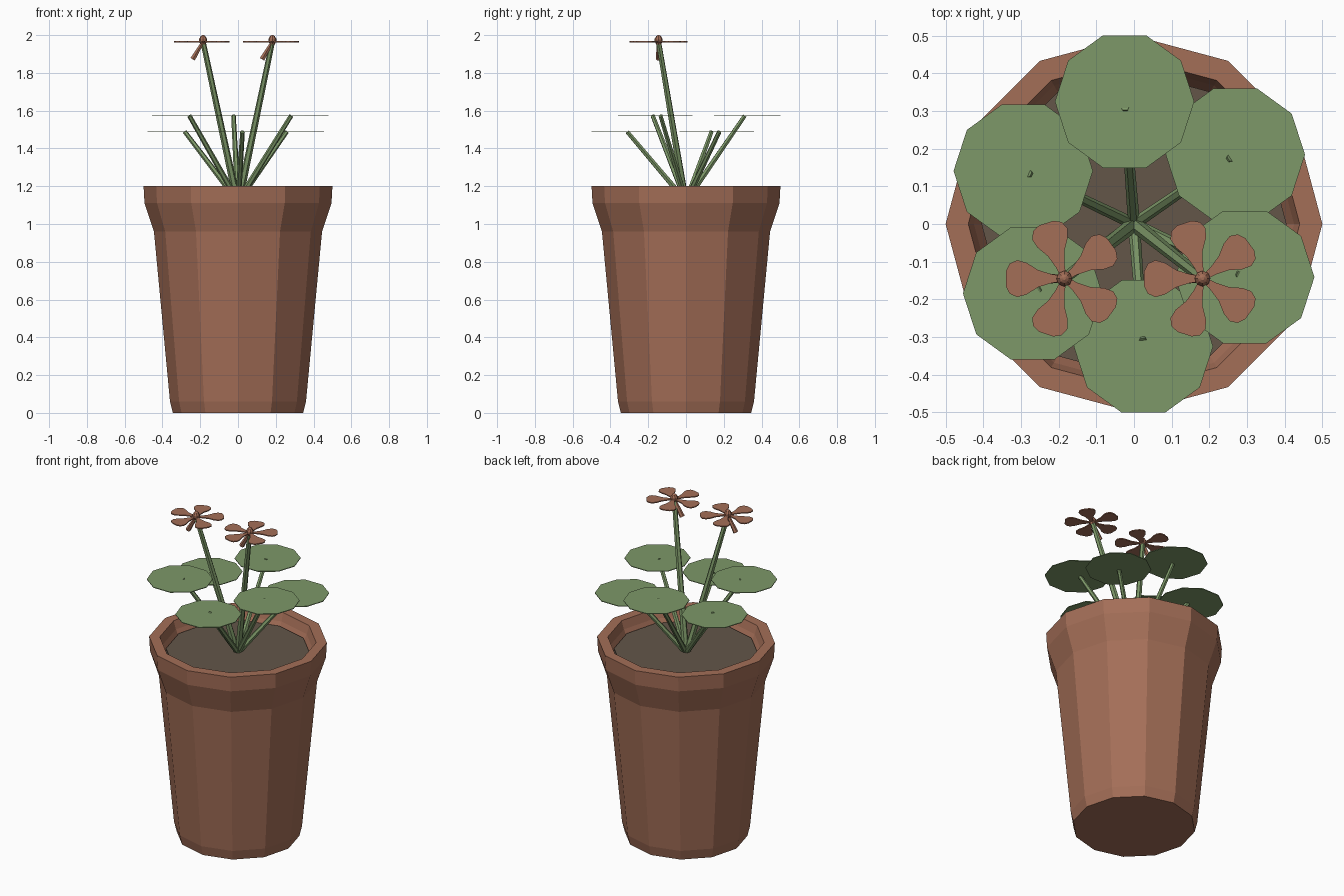
import bpy, bmesh, math
from mathutils import Vector

if "Cube" in bpy.data.objects:
    bpy.data.objects.remove(bpy.data.objects["Cube"])


def material(name, rgb):
    m = bpy.data.materials.new(name)
    m.diffuse_color = (*rgb, 1)
    m.use_nodes = True
    m.node_tree.nodes["Principled BSDF"].inputs["Base Color"].default_value = m.diffuse_color
    return m


CLAY = material("terracotta", (0.37, 0.157, 0.096))
GREEN = material("leaf green", (0.205, 0.314, 0.138))
SOIL = material("soil brown", (0.125, 0.092, 0.066))


def finish(name, bm, mat):
    bmesh.ops.recalc_face_normals(bm, faces=bm.faces)
    me = bpy.data.meshes.new(name)
    bm.to_mesh(me)
    bm.free()
    me.materials.append(mat)
    ob = bpy.data.objects.new(name, me)
    bpy.context.collection.objects.link(ob)
    return ob


def lathe(name, profile, sides, mat):
    """Faceted solid from (radius, height) rings, capped at both ends."""
    bm = bmesh.new()
    rings = [[bm.verts.new((r * math.cos(math.tau * i / sides),
                            r * math.sin(math.tau * i / sides), z))
              for i in range(sides)] for r, z in profile]
    for a, b in zip(rings, rings[1:]):
        for i in range(sides):
            j = (i + 1) % sides
            bm.faces.new((a[i], a[j], b[j], b[i]))
    bm.faces.new(rings[0])
    bm.faces.new(rings[-1])
    return finish(name, bm, mat)


def rod(name, start, end, r1, r2, mat, sides=6):
    """Tapered rod between two points."""
    start, end = Vector(start), Vector(end)
    d = end - start
    ob = lathe(name, [(r1, 0), (r2, d.length)], sides, mat)
    ob.location = start
    ob.rotation_euler = d.to_track_quat('Z', 'Y').to_euler()
    return ob


# Pot with flared rim and hollow top, then the soil
lathe("pot", [(0.345, 0), (0.36, 0.06), (0.445, 0.96), (0.495, 1.11), (0.5, 1.2),
              (0.44, 1.2), (0.425, 1.15), (0.4, 1.10)], 12, CLAY)
lathe("soil", [(0.405, 1.09), (0.405, 1.13)], 12, SOIL)

# Six round leaves on slanted stems, alternating in height
for k in range(6):
    a = math.radians(34.4 + 60 * k)
    z = 1.573 if k % 2 else 1.488
    c, s = math.cos(a), math.sin(a)
    rod(f"leaf_stem_{k + 1}", (0, 0, 1.12), (0.312 * c, 0.312 * s, z), 0.016, 0.012, GREEN)
    leaf = lathe(f"leaf_{k + 1}", [(0.185, -0.002), (0.185, 0.002)], 10, GREEN)
    leaf.location = (0.326 * c, 0.326 * s, z)

# Petal half-outline: distance from centre, half width
PETAL = [(0.01, 0.008), (0.035, 0.012), (0.07, 0.023), (0.1, 0.042),
         (0.125, 0.049), (0.145, 0.04), (0.155, 0.02)]


def petals(name, centre):
    bm = bmesh.new()
    outline = PETAL + [(x, -w) for x, w in reversed(PETAL)]
    for k in range(5):
        a = math.radians(36 + 72 * k)
        c, s = math.cos(a), math.sin(a)
        bm.faces.new([bm.verts.new((x * c - w * s, x * s + w * c, -0.003))
                      for x, w in outline])
    ext = bmesh.ops.extrude_face_region(bm, geom=bm.faces[:])
    bmesh.ops.translate(bm, vec=(0, 0, 0.006),
                        verts=[v for v in ext["geom"] if isinstance(v, bmesh.types.BMVert)])
    finish(name, bm, CLAY).location = centre


# Two flowers, each with stem, petals, button centre and hanging spur
for side, x in (("left", -0.185), ("right", 0.182)):
    y, z = -0.145, 1.965
    rod(f"{side}_flower_stem", (0, 0, 1.1), (x, y, z), 0.02, 0.014, GREEN)
    petals(f"{side}_flower_petals", (x, y, z))
    button = lathe(f"{side}_flower_centre", [(0.012, -0.015), (0.021, 0), (0.021, 0.015),
                                             (0.012, 0.03), (0.004, 0.035)], 8, CLAY)
    button.location = (x, y, z)
    rod(f"{side}_flower_spur", (x, y, z), (x - 0.055, y, 1.872), 0.009, 0.015, CLAY)
